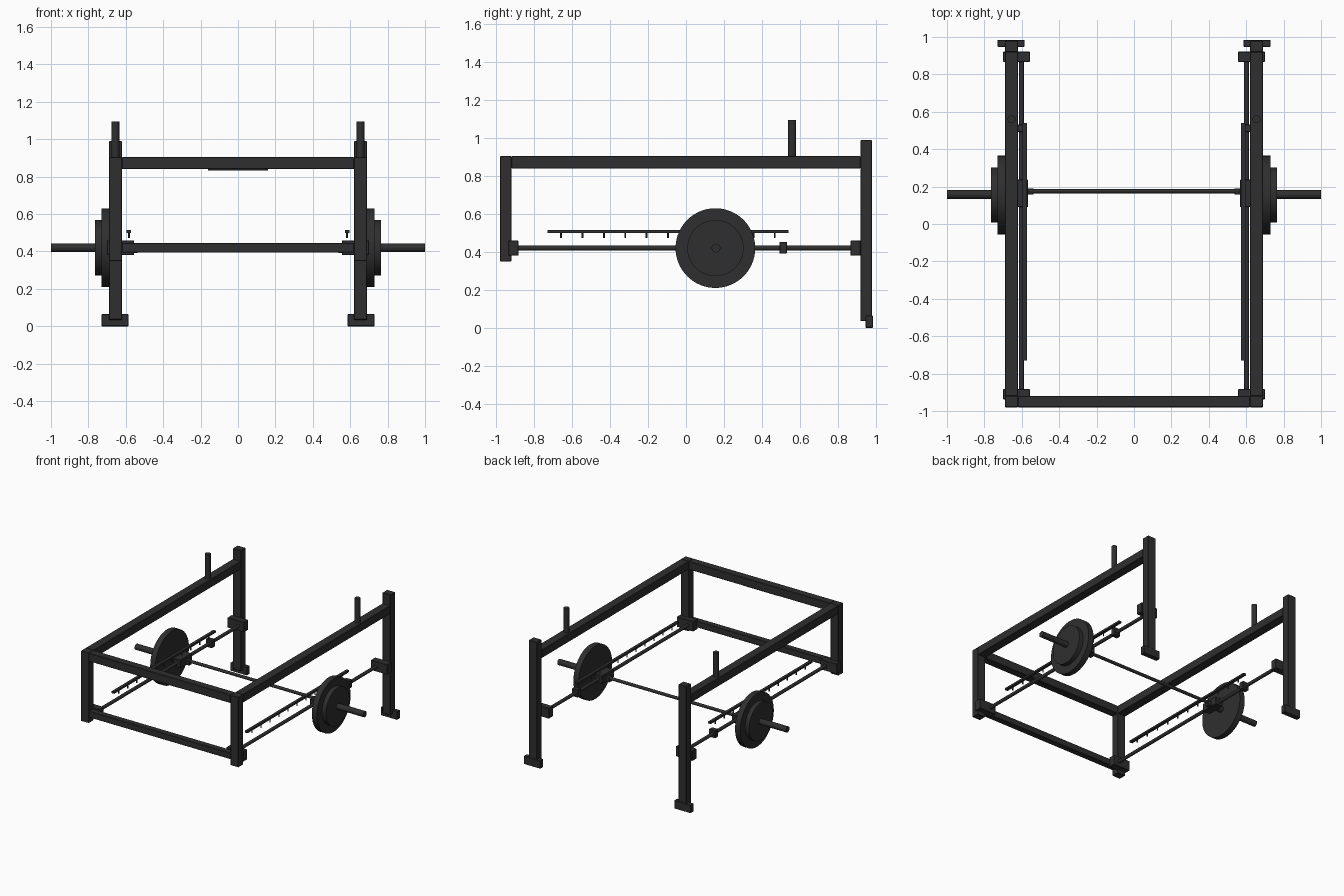
import bpy
from math import pi

cube = bpy.data.objects.get("Cube")
if cube:
    bpy.data.objects.remove(cube, do_unlink=True)

mat = bpy.data.materials.new("dark_steel")
mat.use_nodes = True
colour = (0.028, 0.028, 0.028, 1)
mat.diffuse_color = colour
mat.node_tree.nodes["Principled BSDF"].inputs["Base Color"].default_value = colour


def box(name, xs, ys, zs, bevel=0.0):
    """Box spanning three (low, high) ranges."""
    spans = (xs, ys, zs)
    bpy.ops.mesh.primitive_cube_add(size=1, location=[(a + b) / 2 for a, b in spans])
    ob = bpy.context.object
    ob.name = name
    ob.scale = [abs(b - a) for a, b in spans]
    bpy.ops.object.transform_apply(location=False, rotation=False, scale=True)
    ob.data.materials.append(mat)
    if bevel:
        mod = ob.modifiers.new("edge_softening", 'BEVEL')
        mod.width = bevel
        mod.segments = 1
    return ob


def rod(name, axis, radius, start, end, centre, sides=32):
    """Cylinder along an axis; centre holds the other two coordinates."""
    loc = list(centre)
    loc.insert("xyz".index(axis), (start + end) / 2)
    rot = {"x": (0, pi / 2, 0), "y": (pi / 2, 0, 0), "z": (0, 0, 0)}[axis]
    bpy.ops.mesh.primitive_cylinder_add(vertices=sides, radius=radius,
                                        depth=abs(end - start), location=loc, rotation=rot)
    ob = bpy.context.object
    ob.name = name
    ob.data.materials.append(mat)
    bpy.ops.object.shade_smooth_by_angle()
    return ob


BAR_Y, BAR_Z = 0.155, 0.42

for side, s in (("left", 1), ("right", -1)):
    def sx(a, b):
        return tuple(sorted((s * a, s * b)))

    # Frame
    tube = sx(0.62, 0.69)
    box(side + "_front_post", tube, (-0.98, -0.92), (0.35, 0.905), 0.003)
    box(side + "_rear_post", tube, (0.92, 0.98), (0.035, 0.99), 0.003)
    box(side + "_top_rail", tube, (-0.92, 0.92), (0.84, 0.905), 0.003)
    box(side + "_foot", sx(0.585, 0.73), (0.947, 0.985), (0, 0.065), 0.003)
    rod(side + "_storage_peg", "z", 0.021, 0.9, 1.095, (s * 0.655, 0.56))

    # Guide rod with end brackets and a stop collar
    rod(side + "_guide_rod", "y", 0.013, -0.92, 0.92, (s * 0.602, BAR_Z), 24)
    for end, ys in (("front", (-0.937, -0.883)), ("rear", (0.867, 0.921))):
        box(f"{side}_{end}_bracket", sx(0.555, 0.70), ys, (0.38, 0.46), 0.003)
    box(side + "_stop_collar", sx(0.573, 0.628), (0.492, 0.532), (0.392, 0.453), 0.003)

    # Locking rail with its pegs
    box(side + "_lock_rail", sx(0.572, 0.595), (-0.73, 0.54), (0.5, 0.515))
    for i in range(11):
        rod(f"{side}_lock_peg_{i}", "z", 0.005, 0.472, 0.503,
            (s * 0.583, -0.658 + i * 0.1126), 10)

    # Carriage and its hook
    box(side + "_carriage", sx(0.567, 0.632), (0.09, 0.237), (0.39, 0.453), 0.003)
    box(side + "_carriage_hook", sx(0.537, 0.57), (0.158, 0.19), (0.392, 0.43), 0.002)

    # Weight plates and loading sleeve
    rod(side + "_large_plate", "x", 0.21, s * 0.685, s * 0.73, (BAR_Y, BAR_Z), 64)
    rod(side + "_small_plate", "x", 0.148, s * 0.73, s * 0.765, (BAR_Y, BAR_Z), 64)
    rod(side + "_sleeve", "x", 0.023, s * 0.6, s * 1.0, (BAR_Y + 0.003, BAR_Z))

# Cross members at the front
box("upper_crossbar", (-0.62, 0.62), (-0.98, -0.92), (0.84, 0.905), 0.003)
box("lower_crossbar", (-0.62, 0.62), (-0.978, -0.93), (0.395, 0.445), 0.003)
box("crossbar_plate", (-0.16, 0.16), (-0.965, -0.935), (0.832, 0.841))

# Bar between the carriages
rod("lift_bar", "x", 0.012, -0.6, 0.6, (0.176, BAR_Z), 24)
